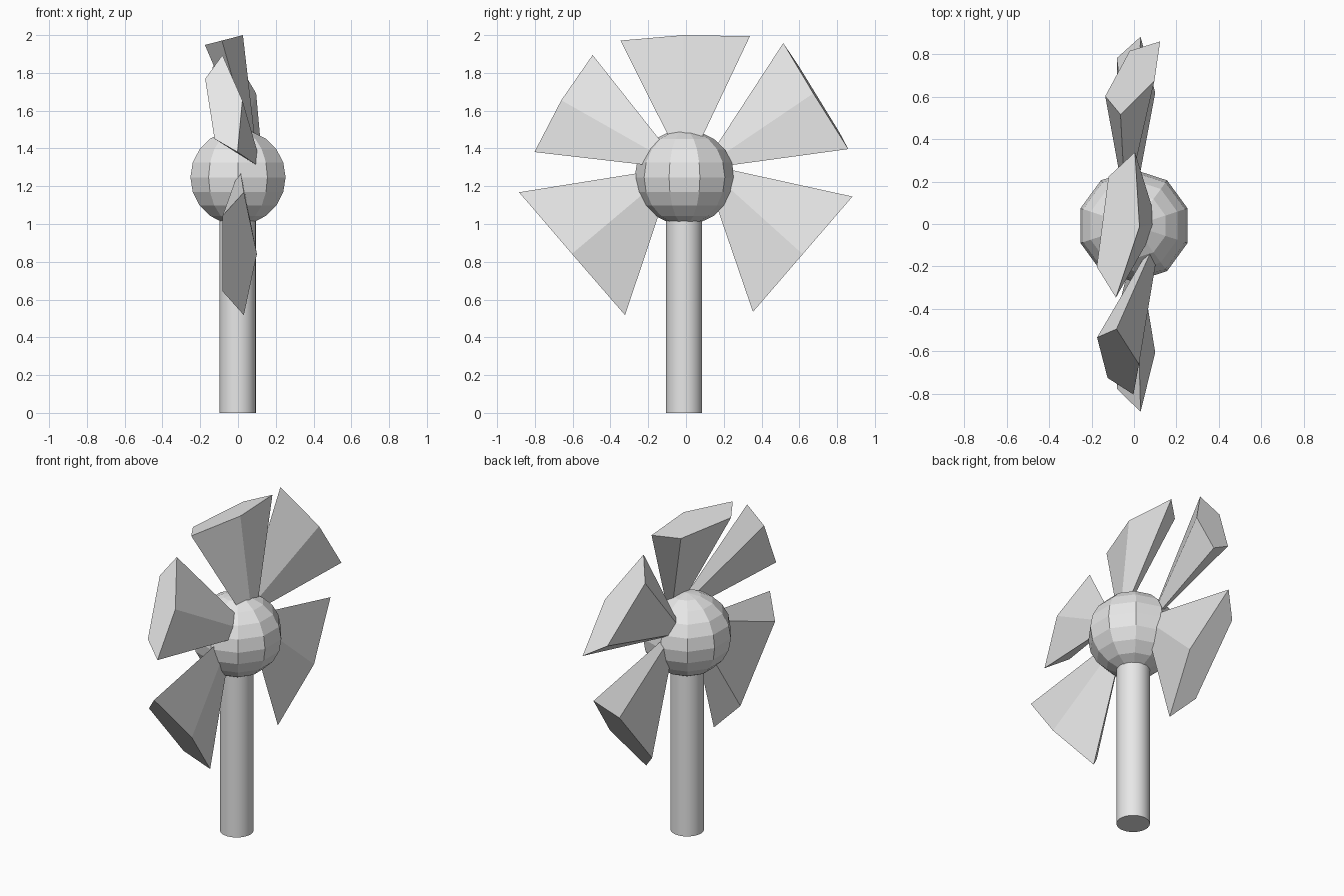
import bpy
import bmesh
from math import cos, sin, tau
from mathutils import Vector

default_cube = bpy.data.objects.get("Cube")
if default_cube:
    bpy.data.objects.remove(default_cube, do_unlink=True)

# One plain grey for every part
grey = bpy.data.materials.new("plain_grey")
grey.use_nodes = True
colour = (0.8, 0.8, 0.8, 1.0)
grey.diffuse_color = colour
grey.node_tree.nodes["Principled BSDF"].inputs["Base Color"].default_value = colour

BLADE_SIDES = 5
BLADE_HALF_THICKNESS = 0.1


def blade(name, tip, centre, half_width):
    """Flattened five-sided cone: the tip sits in the hub, the base faces outward."""
    tip, centre, wide = Vector(tip), Vector(centre), Vector(half_width)
    thick = (centre - tip).cross(wide).normalized() * BLADE_HALF_THICKNESS
    if thick.x < 0:
        thick.negate()
    bm = bmesh.new()
    point = bm.verts.new(tip)
    rim = []
    for i in range(BLADE_SIDES):
        angle = tau * i / BLADE_SIDES
        rim.append(bm.verts.new(centre + thick * cos(angle) + wide * sin(angle)))
    bm.faces.new(rim)
    for i, corner in enumerate(rim):
        bm.faces.new((corner, point, rim[(i + 1) % BLADE_SIDES]))
    bmesh.ops.recalc_face_normals(bm, faces=bm.faces)
    mesh = bpy.data.meshes.new(name)
    bm.to_mesh(mesh)
    bm.free()
    mesh.materials.append(grey)
    obj = bpy.data.objects.new(name, mesh)
    bpy.context.collection.objects.link(obj)
    return obj


# Post
bpy.ops.mesh.primitive_cylinder_add(vertices=32, radius=0.096, depth=1.05,
                                    location=(-0.002, -0.01, 0.525))
post = bpy.context.object
post.name = "post"
post.data.materials.append(grey)
bpy.ops.object.shade_smooth_by_angle()

# Faceted hub
bpy.ops.mesh.primitive_uv_sphere_add(segments=10, ring_count=10, radius=1,
                                     location=(0, -0.008, 1.247))
hub = bpy.context.object
hub.name = "hub"
hub.scale = (0.265, 0.264, 0.252)
hub.data.materials.append(grey)
bpy.ops.object.shade_flat()

# Five fan blades, each with its own twist
blade("top_blade", (0.11, 0, 1.28), (-0.07, 0, 1.975), (0.047, 0.36, 0.012))
blade("upper_front_blade", (0.13, -0.016, 1.29), (-0.072, -0.643, 1.63), (-0.042, 0.162, 0.27))
blade("lower_front_blade", (0.01, -0.06, 1.3), (0, -0.603, 0.843), (0, -0.295, 0.342))
blade("upper_back_blade", (-0.04, 0.08, 1.29), (0, 0.693, 1.671), (-0.098, -0.181, 0.295))
blade("lower_back_blade", (0, 0.085, 1.32), (0, 0.618, 0.84), (0, 0.277, 0.321))
